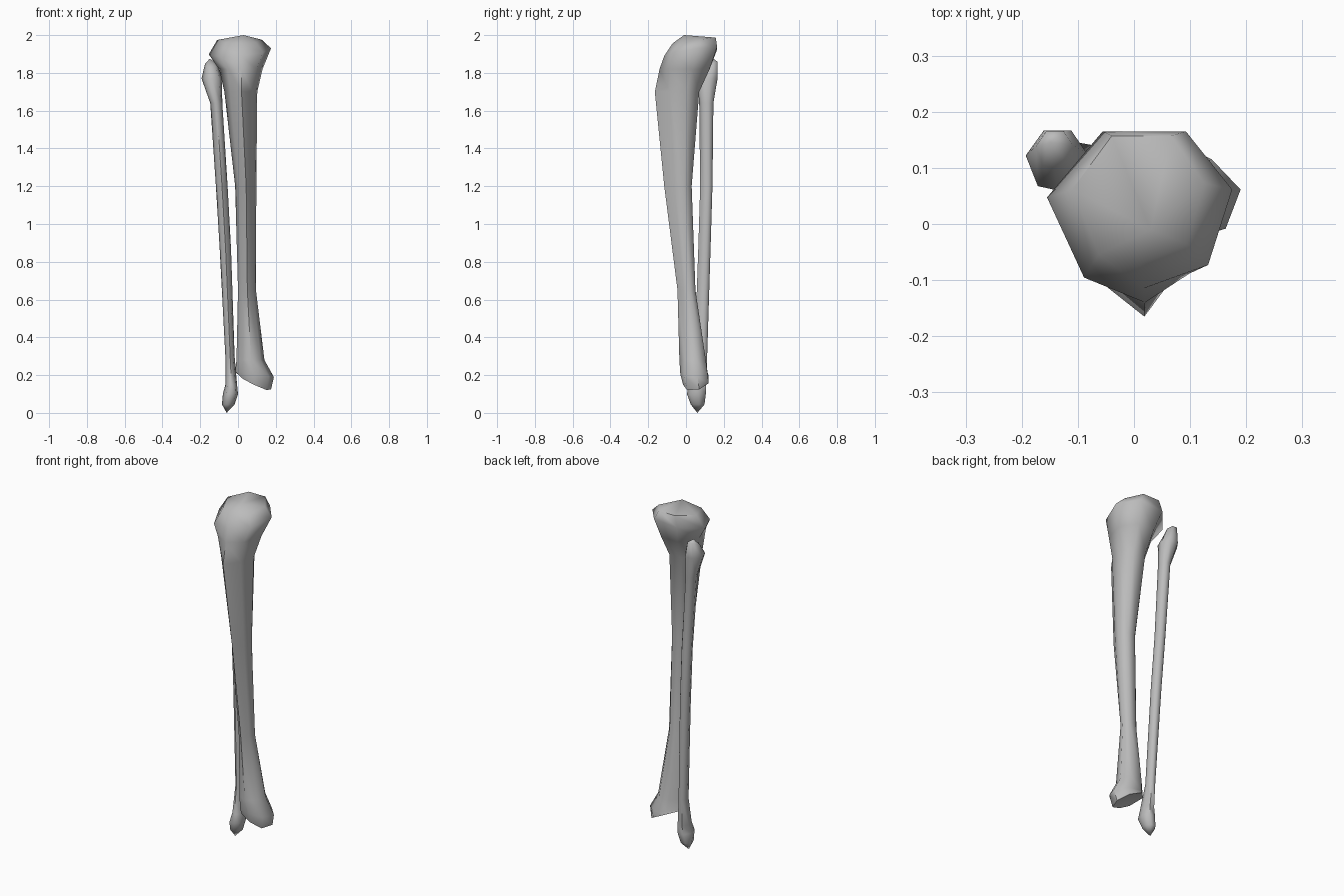
import bpy
import bmesh
from math import radians

cube = bpy.data.objects.get("Cube")
if cube:
    bpy.data.objects.remove(cube, do_unlink=True)

bone_grey = bpy.data.materials.new("bone grey")
bone_grey.use_nodes = True
GREY = (0.5, 0.5, 0.5, 1)
bone_grey.diffuse_color = GREY
bone_grey.node_tree.nodes["Principled BSDF"].inputs["Base Color"].default_value = GREY

# Unit cross-sections, counter-clockwise from the front crest
CRESTED = [(.52, 0), (.85, .38), (1, .72), (.75, 1), (.3, 1), (0, .7), (.17, .35)]
BLUNT = [(.52, 0), (.87, .15), (1, .63), (.75, 1), (.3, 1), (0, .58), (.2, .07)]


def section(bm, z, left, right, front, back, blunt=0, rise=0, drop=0):
    """One ring fitted to its bounds; rise tilts it to the back, drop to the right."""
    ring = []
    for (cu, cv), (bu, bv) in zip(CRESTED, BLUNT):
        u = cu + (bu - cu) * blunt
        v = cv + (bv - cv) * blunt
        ring.append(bm.verts.new((left + (right - left) * u,
                                  front + (back - front) * v,
                                  z + rise * (v - .5) - drop * (u - .5))))
    return ring


def loft_bone(name, top, sections, bottom):
    """Skin the sections from top to bottom and close both ends to a point."""
    bm = bmesh.new()
    rings = [section(bm, *s) for s in sections]
    n = len(CRESTED)
    for upper, lower in zip(rings, rings[1:]):
        for i in range(n):
            j = (i + 1) % n
            bm.faces.new((upper[i], lower[i], lower[j], upper[j]))
    for tip, ring in ((top, rings[0]), (bottom, rings[-1])):
        point = bm.verts.new(tip)
        for i in range(n):
            bm.faces.new((point, ring[i], ring[(i + 1) % n]))
    bmesh.ops.recalc_face_normals(bm, faces=bm.faces)
    mesh = bpy.data.meshes.new(name)
    bm.to_mesh(mesh)
    bm.free()
    mesh.materials.append(bone_grey)
    bone = bpy.data.objects.new(name, mesh)
    bpy.context.collection.objects.link(bone)
    bpy.ops.object.select_all(action="DESELECT")
    bone.select_set(True)
    bpy.context.view_layer.objects.active = bone
    bpy.ops.object.shade_smooth_by_angle(angle=radians(60))
    return bone


# Shin bone: knee plateau, crested shaft, inner ankle knob
loft_bone("shin_bone", (.03, -.01, 2), [
    (1.972, -.11, .125, -.07, .157, 1, .03, 0),
    (1.91, -.155, .175, -.115, .165, 1, .04, -.03),
    (1.82, -.1, .13, -.14, .125, .8),
    (1.7, -.072, .102, -.165, .07, .2),
    (1.2, -.015, .097, -.115, .03),
    (.65, 0, .095, -.045, .05, .2),
    (.28, -.008, .14, -.035, .105, .7),
    (.205, -.015, .19, -.03, .115, 1, 0, .03),
    (.165, -.01, .175, -.015, .12, 1, .03, .09),
], (.075, .045, .185))

# Calf bone: pointed head, thin shaft, outer ankle tip
loft_bone("calf_bone", (-.15, .145, 1.875), [
    (1.845, -.175, -.11, .1, .166, 1, .03),
    (1.77, -.193, -.085, .06, .167, 1),
    (1.64, -.147, -.083, .07, .145, .7),
    (1.2, -.117, -.055, .075, .14, .5),
    (.87, -.097, -.037, .065, .13, .5),
    (.3, -.067, -.018, .045, .112, .5),
    (.15, -.067, -.005, .015, .107, .8),
    (.1, -.08, 0, .005, .105, 1),
    (.045, -.085, -.018, .025, .098, 1),
], (-.06, .06, 0))
